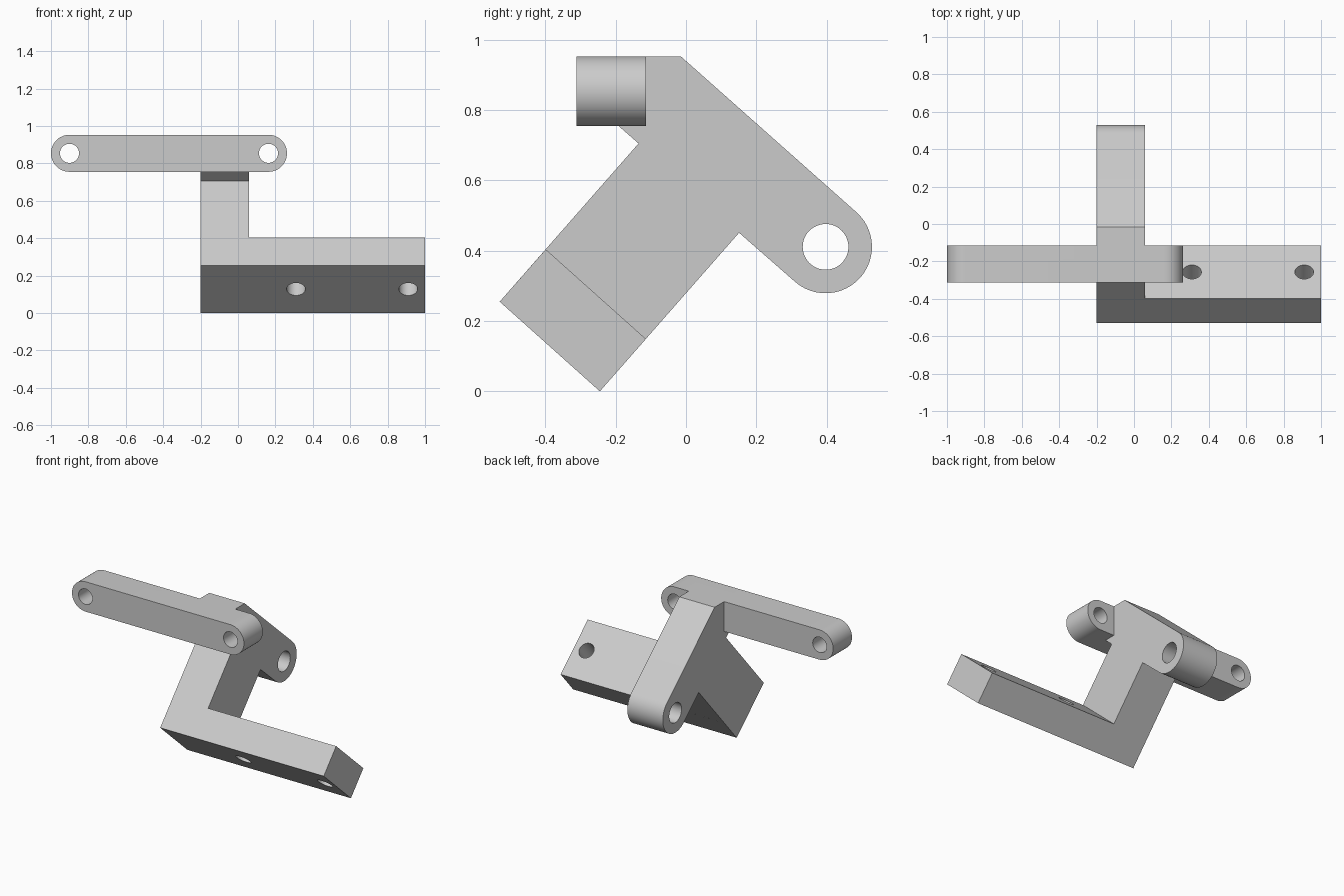
import bpy, bmesh
from math import radians, cos, sin, pi
from mathutils import Vector, Matrix

cube = bpy.data.objects.get("Cube")
if cube:
    bpy.data.objects.remove(cube, do_unlink=True)

grey = bpy.data.materials.new("plain grey")
grey.use_nodes = True
colour = (0.6, 0.6, 0.6, 1)
grey.diffuse_color = colour
grey.node_tree.nodes["Principled BSDF"].inputs["Base Color"].default_value = colour


def finish(name, bm):
    bmesh.ops.recalc_face_normals(bm, faces=bm.faces)
    mesh = bpy.data.meshes.new(name)
    bm.to_mesh(mesh)
    bm.free()
    mesh.materials.append(grey)
    obj = bpy.data.objects.new(name, mesh)
    bpy.context.collection.objects.link(obj)
    return obj


def extrude(name, points, offset):
    """Extrude a closed outline along the offset vector."""
    bm = bmesh.new()
    face = bm.faces.new([bm.verts.new(p) for p in points])
    result = bmesh.ops.extrude_face_region(bm, geom=[face])
    verts = [g for g in result["geom"] if isinstance(g, bmesh.types.BMVert)]
    bmesh.ops.translate(bm, verts=verts, vec=offset)
    return finish(name, bm)


def rod(name, centre, axis, radius, length):
    bm = bmesh.new()
    turn = Vector((0, 0, 1)).rotation_difference(Vector(axis)).to_matrix().to_4x4()
    bmesh.ops.create_cone(bm, cap_ends=True, segments=48, radius1=radius,
                          radius2=radius, depth=length,
                          matrix=Matrix.Translation(centre) @ turn)
    return finish(name, bm)


def combine(target, other, operation):
    """Apply a boolean and discard the second solid."""
    other.hide_render = True
    mod = target.modifiers.new("join", 'BOOLEAN')
    mod.operation = operation
    mod.solver = 'EXACT'
    mod.object = other
    bpy.context.view_layer.objects.active = target
    bpy.ops.object.modifier_apply(modifier=mod.name)
    bpy.data.objects.remove(other, do_unlink=True)


def arc(cx, cy, r, start, end, steps=24):
    angles = [radians(start + (end - start) * i / steps) for i in range(steps + 1)]
    return [(cx + r * cos(a), cy + r * sin(a)) for a in angles]


# Slanted arm with a rounded pivot lug, outlined in the side plane
LEFT, RIGHT = -0.2, 0.06
lug = (0.397, 0.411)
side = [(-0.53, 0.255), (-0.245, 0), (0.151, 0.451)]
side += arc(*lug, 0.132, -131.5, 48.5)
side += [(-0.015, 0.953), (-0.2, 0.953), (-0.2, 0.762), (-0.135, 0.705)]
bracket = extrude("bracket", [(LEFT, y, z) for y, z in side], (RIGHT - LEFT, 0, 0))

# Long foot running sideways from the base of the arm
foot_side = [(-0.53, 0.255), (-0.245, 0), (-0.114, 0.149), (-0.399, 0.404)]
foot = extrude("foot", [(LEFT, y, z) for y, z in foot_side], (1 - LEFT, 0, 0))
combine(bracket, foot, 'UNION')

# Round-ended crossbar at the top
BAR_Z, BAR_R = 0.854, 0.099
outline = arc(0.163, BAR_Z, BAR_R, -90, 90) + arc(-0.901, BAR_Z, BAR_R, 90, 270)
bar = extrude("crossbar", [(x, -0.312, z) for x, z in outline], (0, 0.198, 0))
combine(bracket, bar, 'UNION')

# Bolt holes: pivot lug, crossbar ends, then foot
combine(bracket, rod("pivot_hole", (-0.07, *lug), (1, 0, 0), 0.065, 0.6), 'DIFFERENCE')
for x in (-0.901, 0.163):
    combine(bracket, rod("bar_hole", (x, -0.213, BAR_Z), (0, 1, 0), 0.051, 0.4),
            'DIFFERENCE')
for x in (0.31, 0.91):
    combine(bracket, rod("foot_hole", (x, -0.322, 0.202), (0, 0.66, 0.751), 0.05, 0.4),
            'DIFFERENCE')

# Smooth curved walls, crisp edges
bpy.ops.object.select_all(action='DESELECT')
bracket.select_set(True)
bpy.context.view_layer.objects.active = bracket
bpy.ops.object.shade_smooth_by_angle(angle=radians(30))
